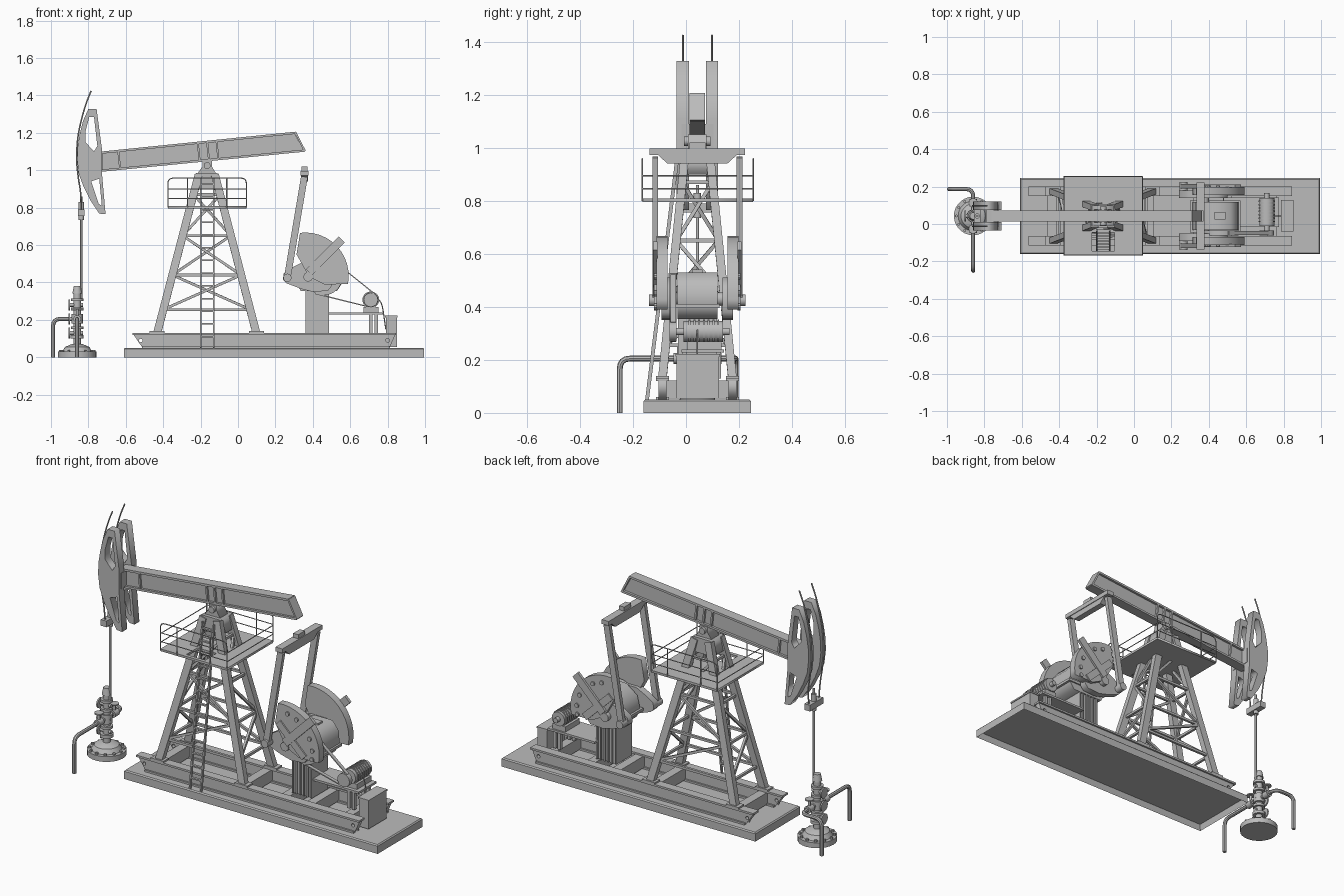
import bpy, bmesh
from math import cos, sin, pi, radians
from mathutils import Vector, Matrix

cube = bpy.data.objects.get("Cube")
if cube:
    bpy.data.objects.remove(cube)

steel = bpy.data.materials.new("steel_grey")
steel.use_nodes = True
steel.diffuse_color = (0.5, 0.5, 0.5, 1)
steel.node_tree.nodes["Principled BSDF"].inputs["Base Color"].default_value = (0.5, 0.5, 0.5, 1)

YC = 0.043  # centre plane of the machine


def add(name, mesh, smooth=False):
    mesh.materials.clear()
    mesh.materials.append(steel)
    if smooth:
        mesh.shade_smooth()
        mesh.set_sharp_from_angle(angle=radians(35))
    ob = bpy.data.objects.new(name, mesh)
    bpy.context.collection.objects.link(ob)
    return ob


def from_bm(name, bm, smooth=False):
    bmesh.ops.recalc_face_normals(bm, faces=bm.faces)
    mesh = bpy.data.meshes.new(name)
    bm.to_mesh(mesh)
    bm.free()
    return add(name, mesh, smooth)


def along(a, b):
    a, b = Vector(a), Vector(b)
    turn = Vector((0, 0, 1)).rotation_difference(b - a).to_matrix().to_4x4()
    return Matrix.Translation((a + b) / 2) @ turn, (b - a).length


def bar(name, a, b, w, d):
    m, length = along(a, b)
    bm = bmesh.new()
    bmesh.ops.create_cube(bm, size=1, matrix=m @ Matrix.Diagonal((w, d, length, 1)))
    return from_bm(name, bm)


def box(name, x0, x1, y0, y1, z0, z1):
    y = (y0 + y1) / 2
    x = (x0 + x1) / 2
    return bar(name, (x, y, z0), (x, y, z1), x1 - x0, y1 - y0)


def cyl(name, a, b, r, r2=None, n=20):
    m, length = along(a, b)
    bm = bmesh.new()
    bmesh.ops.create_cone(bm, cap_ends=True, segments=n, radius1=r,
                          radius2=r if r2 is None else r2, depth=length, matrix=m)
    return from_bm(name, bm, True)


def curve_mesh(name, outlines, closed, **settings):
    cu = bpy.data.curves.new(name, 'CURVE')
    for key, value in settings.items():
        setattr(cu, key, value)
    for pts in outlines:
        sp = cu.splines.new('POLY')
        sp.points.add(len(pts) - 1)
        for p, co in zip(sp.points, pts):
            p.co = (*co, 0, 1) if len(co) == 2 else (*co, 1)
        sp.use_cyclic_u = closed
    ob = bpy.data.objects.new(name, cu)
    bpy.context.collection.objects.link(ob)
    mesh = bpy.data.meshes.new_from_object(ob.evaluated_get(bpy.context.evaluated_depsgraph_get()))
    bpy.data.objects.remove(ob)
    return mesh


def plate(name, outlines, lo, hi, flat=False):
    """Outline with holes, thickened along y (or along z when flat)."""
    mesh = curve_mesh(name, outlines, True, dimensions='2D', fill_mode='BOTH', extrude=(hi - lo) / 2)
    mid = (lo + hi) / 2
    mesh.transform(Matrix.Translation((0, 0, mid)) if flat
                   else Matrix.Translation((0, mid, 0)) @ Matrix.Rotation(pi / 2, 4, 'X'))
    bm = bmesh.new()
    bm.from_mesh(mesh)
    bmesh.ops.remove_doubles(bm, verts=bm.verts, dist=1e-5)
    return from_bm(name, bm)


def tube(name, pts, r, bend=0.04, closed=False):
    pts = [Vector(p) for p in pts]
    path = [pts[0]]
    for p, c, q in zip(pts, pts[1:], pts[2:]):
        a = c + (p - c).normalized() * min(bend, (p - c).length / 2)
        b = c + (q - c).normalized() * min(bend, (q - c).length / 2)
        path += [a * (1 - t) ** 2 + c * 2 * t * (1 - t) + b * t * t for t in (0, .25, .5, .75, 1)]
    path.append(pts[-1])
    return add(name, curve_mesh(name, [path], closed, dimensions='3D', bevel_depth=r,
                                bevel_resolution=2, use_fill_caps=True), True)


# Foundation slab, hollow underneath
slab = box("foundation_slab", -0.61, 0.995, -0.16, 0.245, 0, 0.05)
bm = bmesh.new()
bm.from_mesh(slab.data)
under = [f for f in bm.faces if f.normal.z < -0.9]
bmesh.ops.inset_region(bm, faces=under, thickness=0.012)
bmesh.ops.translate(bm, verts=under[0].verts, vec=(0, 0, 0.035))
top = [e for e in bm.edges if all(v.co.z > 0.045 for v in e.verts)]
bmesh.ops.bevel(bm, geom=top, offset=0.006, segments=1, affect='EDGES')
bm.to_mesh(slab.data)
bm.free()

# Skid beams and cross members
for s in (-1, 1):
    y = YC + s * 0.132
    ring = lambda x: [(x + 0.01 * cos(k * pi / 4), 0.09 + 0.01 * sin(k * pi / 4)) for k in range(8)]
    plate("skid_web", [[(-0.51, 0.05), (0.81, 0.05), (0.845, 0.13), (-0.565, 0.13)],
                       ring(-0.52), ring(0.8)], y - 0.015, y + 0.015)
    box("skid_top_flange", -0.565, 0.845, y - 0.025, y + 0.025, 0.12, 0.131)
    box("skid_bottom_flange", -0.51, 0.81, y - 0.025, y + 0.025, 0.05, 0.06)
for x in (-0.44, 0.08, 0.34, 0.5, 0.74):
    box("skid_cross_member", x - 0.025, x + 0.025, YC - 0.12, YC + 0.12, 0.055, 0.122)


# Tower legs and bracing
def leg_point(sx, sy, z):
    t = (z - 0.13) / 0.84
    return Vector((-0.167 + sx * (0.265 - 0.22 * t), YC + sy * (0.132 - 0.085 * t), z))


corners = [(-1, -1), (1, -1), (1, 1), (-1, 1)]
levels = (0.255, 0.44, 0.65, 0.87)
for i, c in enumerate(corners):
    n = corners[(i + 1) % 4]
    bar("tower_leg", leg_point(*c, 0.13), leg_point(*c, 0.975), 0.042, 0.032)
    foot = leg_point(*c, 0.13)
    box("leg_foot", foot.x - 0.04, foot.x + 0.04, foot.y - 0.025, foot.y + 0.025, 0.13, 0.14)
    for z in levels:
        bar("tower_strut", leg_point(*c, z), leg_point(*n, z), 0.014, 0.014)
    for k, (z0, z1) in enumerate(zip((0.14,) + levels, levels)):
        if k:
            a, b = (c, n) if k % 2 else (n, c)
            bar("tower_brace", leg_point(*a, z0), leg_point(*b, z1), 0.014, 0.014)
plate("tower_cap", [[(-0.24, 0.9), (-0.094, 0.9), (-0.11, 0.985), (-0.224, 0.985)]], YC - 0.055, YC + 0.055)
plate("saddle_bearing", [[(-0.215, 0.985), (-0.119, 0.985), (-0.14, 1.02), (-0.14, 1.05), (-0.19, 1.05), (-0.19, 1.02)]],
      YC - 0.035, YC + 0.035)
cyl("saddle_pin", (-0.165, YC - 0.05, 1.025), (-0.165, YC + 0.05, 1.025), 0.018)

# Ladder
ladder_y = lambda z: -0.147 + (z - 0.05) * 0.125
for x in (-0.2, -0.13):
    bar("ladder_rail", (x, ladder_y(0.05), 0.05), (x, ladder_y(0.96), 0.96), 0.008, 0.014)
for k in range(13):
    z = 0.11 + k * 0.068
    box("ladder_rung", -0.2, -0.13, ladder_y(z) - 0.007, ladder_y(z) + 0.007, z - 0.004, z + 0.004)

# Platform with hatch, and its railings
X0, X1, Y0, Y1 = -0.375, 0.045, -0.165, 0.253
plate("platform", [[(X0, Y0), (X1, Y0), (X1, Y1), (X0, Y1)],
                   [(-0.225, -0.145), (-0.105, -0.145), (-0.105, -0.045), (-0.225, -0.045)]], 0.795, 0.808, True)
for y in (Y0, Y1):
    tube("railing_frame", [(X0, y, 0.8), (X0, y, 0.958), (X1, y, 0.958), (X1, y, 0.8)], 0.003, 0.03)
    for x in (-0.27, -0.06):
        cyl("railing_post", (x, y, 0.8), (x, y, 0.958), 0.003, n=8)
    for z in (0.85, 0.9):
        cyl("railing_rail", (X0, y, z), (X1, y, z), 0.0025, n=8)
for x in (X0, X1):
    for z in (0.845, 0.895):
        cyl("railing_end_rail", (x, Y0, z), (x, Y1, z), 0.0025, n=8)

# Walking beam with flanges and stiffeners
beam_top = lambda x: 1.1 + (x + 0.73) * 0.102
plate("beam_web", [[(-0.76, 0.99), (0.355, 1.1), (0.3, 1.2), (-0.76, 1.097)]], YC - 0.016, YC + 0.016)
bar("beam_top_flange", (-0.76, YC, 1.091), (0.308, YC, 1.2), 0.012, 0.058)
bar("beam_bottom_flange", (-0.76, YC, 0.995), (0.357, YC, 1.105), 0.012, 0.058)
bar("beam_end_plate", (0.306, YC, 1.203), (0.358, YC, 1.102), 0.01, 0.058)
for x in (-0.64, -0.215, -0.165, -0.115):
    bar("beam_stiffener", (x, YC, beam_top(x) - 0.006), (x + 0.01, YC, beam_top(x) - 0.104), 0.01, 0.056)

# Horse head: two curved boards joined by a block
head = [(-0.8, 1.328), (-0.756, 1.328), (-0.727, 1.11), (-0.727, 0.98), (-0.708, 0.765), (-0.742, 0.768),
        (-0.79, 0.84), (-0.825, 0.91), (-0.851, 0.98), (-0.86, 1.055), (-0.858, 1.12), (-0.847, 1.19), (-0.828, 1.265)]
upper_hole = [(-0.795, 1.285), (-0.77, 1.285), (-0.752, 1.13), (-0.77, 1.1), (-0.815, 1.15), (-0.815, 1.21)]
lower_hole = [(-0.785, 0.94), (-0.742, 0.955), (-0.728, 0.81), (-0.745, 0.82)]
for s in (-1, 1):
    y = YC + s * 0.055
    plate("horse_head_board", [head, upper_hole, lower_hole], y - 0.023, y + 0.023)
    tube("bridle_cable", [(-0.785, y, 1.425), (-0.812, y, 1.36), (-0.838, y, 1.27), (-0.857, y, 1.18), (-0.865, y, 1.06),
                          (-0.853, y, 0.95), (-0.84, y, 0.88), (-0.838, YC + s * 0.045, 0.78)], 0.004)
box("horse_head_joint", -0.79, -0.725, YC - 0.06, YC + 0.06, 1.0, 1.09)

# Carrier bar and polished rod
box("carrier_bar", -0.856, -0.82, YC - 0.06, YC + 0.06, 0.755, 0.79)
cyl("rod_clamp", (-0.838, YC, 0.735), (-0.838, YC, 0.83), 0.014)
cyl("polished_rod", (-0.838, YC, 0.3), (-0.838, YC, 0.86), 0.006)

# Wellhead: stack of turned sections, flange bolts and valves
WX = -0.86
for z0, z1, r0, r1 in [(0, 0.03, 0.103, 0.103), (0.03, 0.055, 0.08, 0.065), (0.055, 0.07, 0.065, 0.03),
                       (0.07, 0.37, 0.02, 0.02), (0.1, 0.118, 0.035, 0.035), (0.15, 0.165, 0.033, 0.033),
                       (0.18, 0.23, 0.03, 0.03), (0.25, 0.265, 0.033, 0.033), (0.3, 0.315, 0.033, 0.033),
                       (0.34, 0.38, 0.026, 0.018)]:
    cyl("wellhead_section", (WX, YC, z0), (WX, YC, z1), r0, r1, 28)
for k in range(12):
    x, y = WX + 0.09 * cos(k * pi / 6), YC + 0.09 * sin(k * pi / 6)
    cyl("flange_bolt", (x, y, 0.025), (x, y, 0.04), 0.008, n=6)
for z in (0.13, 0.205, 0.28):
    cyl("valve_stem", (WX - 0.04, YC, z), (WX + 0.03, YC, z), 0.01)
    cyl("valve_wheel", (WX - 0.046, YC, z), (WX - 0.038, YC, z), 0.03)
for s in (-1, 1):
    y = YC + s * 0.07
    cyl("side_valve", (WX, y - 0.02, 0.205), (WX, y + 0.02, 0.205), 0.02)
    cyl("side_valve_stem", (WX, y, 0.205), (WX, y, 0.26), 0.007)
    cyl("side_valve_wheel", (WX, y, 0.255), (WX, y, 0.262), 0.024)
tube("back_flow_pipe", [(WX, YC, 0.205), (WX, 0.187, 0.205), (-0.989, 0.187, 0.205), (-0.989, 0.187, 0)], 0.011)
tube("front_flow_pipe", [(WX, YC, 0.205), (WX, -0.25, 0.205), (WX, -0.25, 0)], 0.011)

# Gearbox on a ribbed pedestal
box("gearbox_pedestal", 0.368, 0.478, YC - 0.065, YC + 0.065, 0.13, 0.36)
for k in range(6):
    x = 0.365 + k * 0.0235
    box("pedestal_rib", x - 0.004, x + 0.004, YC - 0.073, YC + 0.073, 0.13, 0.355)
plate("gearbox_housing", [[(0.31, 0.4), (0.335, 0.355), (0.53, 0.355), (0.56, 0.4), (0.555, 0.48), (0.515, 0.53),
                           (0.4, 0.53), (0.33, 0.48)]], YC - 0.075, YC + 0.075)
box("gearbox_flange", 0.3, 0.57, YC - 0.088, YC + 0.083, 0.395, 0.41)
box("gearbox_hatch", 0.43, 0.49, YC - 0.02, YC + 0.02, 0.53, 0.54)
cyl("crank_shaft", (0.375, YC - 0.16, 0.43), (0.375, YC + 0.16, 0.43), 0.025)

# Cranks, counterweights and pitman arms on both sides
CX, CZ, R = 0.36, 0.435, 0.232
arc = [(CX + R * cos(radians(a)), CZ + R * sin(radians(a))) for a in range(97, -20, -9)]
fan = arc + [(0.46, 0.39), (0.38, 0.43), (0.313, 0.55)]
arm = [(0.24, 0.415), (0.26, 0.395), (0.34, 0.365), (0.4, 0.35), (0.48, 0.355), (0.5, 0.38), (0.5, 0.47),
       (0.45, 0.51), (0.35, 0.51), (0.29, 0.48), (0.245, 0.45)]
for s in (-1, 1):
    side = lambda d: YC + s * d
    span = lambda a, b: sorted((side(a), side(b)))
    plate("crank_arm", [arm], *span(0.095, 0.135))
    plate("counterweight", [fan], *span(0.113, 0.155))
    bar("counterweight_bar", (0.38, side(0.159), 0.455), (0.555, side(0.159), 0.63), 0.045, 0.016)
    bar("counterweight_strap", (0.335, side(0.157), 0.56), (0.5, side(0.157), 0.4), 0.04, 0.012)
    for a in (80, 62, 25, 5, -10):
        x, z = CX + 0.19 * cos(radians(a)), CZ + 0.19 * sin(radians(a))
        cyl("counterweight_bolt", (x, side(0.15), z), (x, side(0.163), z), 0.012, n=10)
    cyl("crank_pin", (0.264, side(0.1), 0.425), (0.264, side(0.182), 0.425), 0.022)
    bar("pitman_arm", (0.262, side(0.159), 0.415), (0.355, side(0.159), 0.965), 0.036, 0.022)

# Equalizer bar with its bearing
box("equalizer_top", 0.333, 0.377, YC - 0.18, YC + 0.18, 0.972, 0.997)
bm = bmesh.new()
bmesh.ops.create_cube(bm, size=1, matrix=Matrix.Translation((0.355, YC, 0.957)) @ Matrix.Diagonal((0.036, 0.3, 0.034, 1)))
for v in bm.verts:
    if v.co.z < 0.957:
        v.co.y = YC + (v.co.y - YC) * 0.75
from_bm("equalizer_web", bm)
box("equalizer_bearing", 0.34, 0.372, YC - 0.03, YC + 0.03, 0.995, 1.02)

# Motor, its stand, belt drive and control box
box("motor_stand_deck", 0.478, 0.775, YC - 0.06, YC + 0.1, 0.228, 0.24)
for x in (0.71, 0.74):
    for y in (YC - 0.05, YC + 0.08):
        box("motor_stand_post", x - 0.009, x + 0.009, y - 0.009, y + 0.009, 0.13, 0.23)
box("motor_base", 0.67, 0.75, YC - 0.04, YC + 0.09, 0.24, 0.27)
cyl("motor_body", (0.71, -0.01, 0.307), (0.71, 0.14, 0.307), 0.04)
for k in range(7):
    y = 0.01 + k * 0.018
    cyl("motor_fin", (0.71, y, 0.307), (0.71, y + 0.007, 0.307), 0.045)
cyl("motor_shaft", (0.71, -0.06, 0.307), (0.71, 0.165, 0.307), 0.014)
cyl("motor_pulley", (0.71, -0.062, 0.307), (0.71, -0.035, 0.307), 0.038)
cyl("gearbox_pulley", (0.46, -0.062, 0.43), (0.46, -0.035, 0.43), 0.098, n=32)
bar("belt_upper_run", (0.505, -0.048, 0.52), (0.728, -0.048, 0.341), 0.006, 0.02)
bar("belt_lower_run", (0.415, -0.048, 0.34), (0.692, -0.048, 0.271), 0.006, 0.02)
tube("motor_cable", [(0.74, YC, 0.32), (0.77, YC, 0.29), (0.79, YC, 0.15)], 0.003)
box("control_box", 0.79, 0.85, -0.035, 0.125, 0.055, 0.215)
box("control_box_lid", 0.786, 0.854, -0.039, 0.129, 0.213, 0.222)
